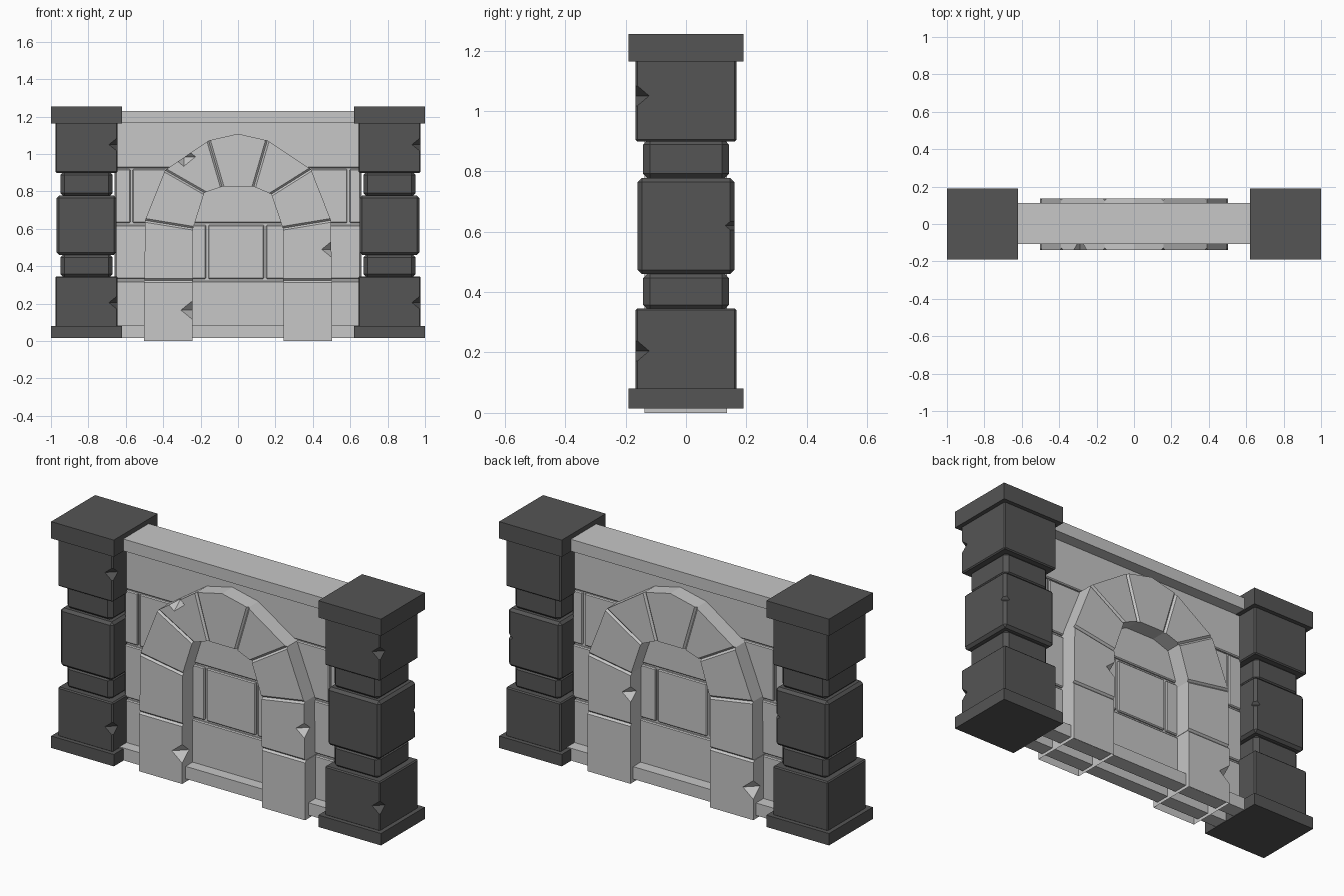
import bpy, bmesh
from mathutils import Matrix

if "Cube" in bpy.data.objects:
    bpy.data.objects.remove(bpy.data.objects["Cube"])


def material(name, v):
    m = bpy.data.materials.new(name)
    m.diffuse_color = (v, v, v, 1)
    m.use_nodes = True
    m.node_tree.nodes["Principled BSDF"].inputs["Base Color"].default_value = m.diffuse_color
    return m


LIGHT = material("light stone", 0.57)
DARK = material("dark stone", 0.09)


def finish(name, bm, mat):
    bmesh.ops.recalc_face_normals(bm, faces=bm.faces)
    me = bpy.data.meshes.new(name)
    bm.to_mesh(me)
    bm.free()
    me.materials.append(mat)
    ob = bpy.data.objects.new(name, me)
    bpy.context.collection.objects.link(ob)
    return ob


def prism(name, pts, y0, y1, mat, bevel=0.0, joints=None):
    """Stone from an x-z outline, extruded along y. Chamfers all edges, or only
    the front and back edges of the outline segments listed in joints."""
    bm = bmesh.new()
    face = bm.faces.new([bm.verts.new((x, y0, z)) for x, z in pts])
    ext = bmesh.ops.extrude_face_region(bm, geom=[face])
    vs = [g for g in ext["geom"] if isinstance(g, bmesh.types.BMVert)]
    bmesh.ops.translate(bm, verts=vs, vec=(0, y1 - y0, 0))
    bmesh.ops.recalc_face_normals(bm, faces=bm.faces)
    edges = list(bm.edges)
    if joints is not None:
        mids = [((pts[j][0] + pts[(j + 1) % len(pts)][0]) / 2,
                 (pts[j][1] + pts[(j + 1) % len(pts)][1]) / 2) for j in joints]
        edges = []
        for e in bm.edges:
            a, b = e.verts[0].co, e.verts[1].co
            m = (a + b) / 2
            if abs(a.y - b.y) < 1e-5 and any(
                    abs(m.x - x) + abs(m.z - z) < 1e-4 for x, z in mids):
                edges.append(e)
    if bevel:
        bmesh.ops.bevel(bm, geom=edges, offset=bevel, segments=1,
                        affect='EDGES', clamp_overlap=True)
    return finish(name, bm, mat)


def box(name, x0, x1, y0, y1, z0, z1, mat, bevel=0.0, joints=None):
    return prism(name, [(x0, z0), (x1, z0), (x1, z1), (x0, z1)],
                 y0, y1, mat, bevel, joints)


def chip(ob, x, y, z, r=0.045):
    """Cut a small diamond-shaped chip out of a stone's edge."""
    bm = bmesh.new()
    bmesh.ops.create_uvsphere(bm, u_segments=4, v_segments=2, radius=1)
    bmesh.ops.transform(bm, verts=bm.verts, matrix=Matrix.Translation((x, y, z))
                        @ Matrix.Diagonal((r * 1.05, r, r * 0.85, 1)))
    cutter = finish("chip_cutter", bm, ob.data.materials[0])
    cutter.hide_render = True
    mod = ob.modifiers.new("chip", 'BOOLEAN')
    mod.operation, mod.solver, mod.object = 'DIFFERENCE', 'EXACT', cutter
    bpy.context.view_layer.objects.active = ob
    bpy.ops.object.modifier_apply(modifier=mod.name)
    bpy.data.objects.remove(cutter)


def open_bottom(ob):
    """Remove the underside so the stone is hollow from below."""
    bm = bmesh.new()
    bm.from_mesh(ob.data)
    low = min(v.co.z for v in bm.verts)
    under = [f for f in bm.faces if all(v.co.z < low + 1e-4 for v in f.verts)]
    bmesh.ops.delete(bm, geom=under, context='FACES')
    bm.to_mesh(ob.data)
    bm.free()


# Pillars: base, five stacked stones, cap
for side, cx in (("left", -0.81), ("right", 0.81)):
    def block(part, hx, hy, z0, z1, bevel):
        return box(f"{side}_pillar_{part}", cx - hx, cx + hx, -hy, hy, z0, z1, DARK, bevel)
    block("base", 0.19, 0.19, 0.015, 0.08, 0.0)
    low = block("lower_stone", 0.167, 0.167, 0.075, 0.346, 0.006)
    block("lower_neck", 0.14, 0.142, 0.335, 0.468, 0.022)
    mid = block("middle_stone", 0.16, 0.16, 0.46, 0.778, 0.014)
    block("upper_neck", 0.14, 0.142, 0.77, 0.91, 0.022)
    top = block("upper_stone", 0.167, 0.167, 0.899, 1.17, 0.006)
    block("cap", 0.19, 0.19, 1.163, 1.255, 0.0)
    chip(top, cx + 0.167, -0.167, 1.05)
    chip(low, cx + 0.167, -0.167, 0.205)
    chip(mid, cx + 0.16, 0.16, 0.62, 0.03)

# Wall: hollow recessed core, top and bottom bands, courses of stones
W = 0.66
FACE = 0.047
core = box("wall_core", -W, W, -0.034, 0.034, 0.02, 1.2, LIGHT)
open_bottom(core)
box("wall_top_band", -W, W, -0.108, 0.112, 1.165, 1.23, LIGHT)
box("wall_bottom_band_front", -W, W, -0.108, -0.03, 0.017, 0.085, LIGHT)
box("wall_bottom_band_back", -W, W, 0.03, 0.112, 0.017, 0.085, LIGHT)
courses = [
    (0.08, 0.32, [-W, W]),
    (0.332, 0.62, [-W, -0.165, 0.145, W]),
    (0.632, 0.919, [-W, -0.57, 0.59, W]),
    (0.925, 1.17, [-W, W]),
]
for r, (z0, z1, cuts) in enumerate(courses):
    for a, b in zip(cuts, cuts[1:]):
        for y0, y1, face in ((-FACE, -0.03, "front"), (0.03, FACE, "back")):
            box(f"wall_stone_{face}_row_{r + 1}", a + 0.006, b - 0.006, y0, y1,
                z0, z1, LIGHT, 0.005)

# Jambs run right through the wall; upper stones slope to meet the arch
Y0, Y1 = -0.138, 0.136
for side, s in (("left", -1), ("right", 1)):
    x0, x1 = sorted((s * 0.242, s * 0.503))
    lower = box(f"{side}_jamb_lower", x0, x1, Y0, Y1, 0, 0.324, LIGHT, 0.01, [2])
    upper = prism(f"{side}_jamb_upper",
                  [(s * 0.24, 0.324), (s * 0.5, 0.324), (s * 0.497, 0.645),
                   (s * 0.24, 0.603)], Y0, Y1, LIGHT, 0.01, [0, 2])
    if s < 0:
        chip(lower, -0.242, Y0, 0.165, 0.06)
        chip(lower, -0.503, Y1, 0.165, 0.06)
    else:
        chip(upper, 0.5, Y0, 0.49, 0.05)
        chip(upper, 0.24, Y1, 0.49, 0.05)
    open_bottom(lower)

# Arch of five wedge stones on both faces, grooved at the joints
outer = [(-0.497, 0.645), (-0.39, 0.913), (-0.157, 1.072), (0.157, 1.072),
         (0.39, 0.918), (0.497, 0.645)]
inner = [(-0.24, 0.603), (-0.18, 0.793), (-0.085, 0.825), (0.085, 0.825),
         (0.178, 0.785), (0.24, 0.603)]
for face, y0, y1 in (("front", Y0, -0.03), ("back", 0.03, Y1)):
    for i in range(5):
        pts = [inner[i], outer[i], outer[i + 1], inner[i + 1]]
        joints = [0, 2]
        if i == 2:  # keystone has a peaked top
            pts.insert(2, (0, 1.108))
            joints = [0, 3]
        w = prism(f"{face}_arch_wedge_{i + 1}", pts, y0, y1, LIGHT, 0.01, joints)
        if i == 1 and face == "front":
            chip(w, -0.29, Y0, 0.985, 0.06)
